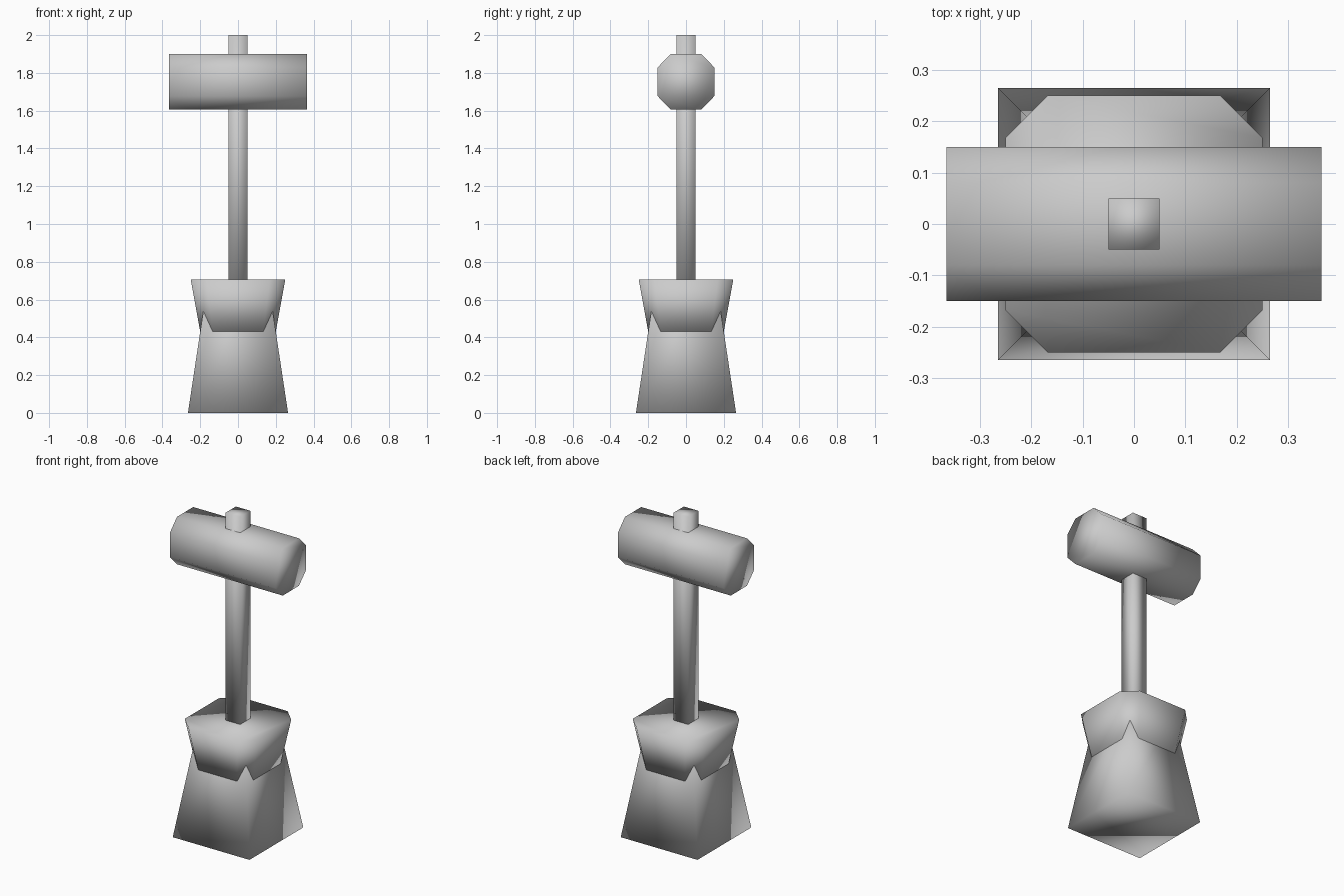
import bpy
import bmesh

if "Cube" in bpy.data.objects:
    bpy.data.objects.remove(bpy.data.objects["Cube"])

grey = bpy.data.materials.new("plain grey")
grey.diffuse_color = (0.6, 0.6, 0.6, 1)
grey.use_nodes = True
grey.node_tree.nodes["Principled BSDF"].inputs["Base Color"].default_value = grey.diffuse_color


def loft(name, rings):
    """Closed solid through matching rings of points, smooth shaded."""
    bm = bmesh.new()
    loops = [[bm.verts.new(p) for p in ring] for ring in rings]
    n = len(loops[0])
    for a, b in zip(loops, loops[1:]):
        for i in range(n):
            j = (i + 1) % n
            bm.faces.new((a[i], a[j], b[j], b[i]))
    bm.faces.new(loops[0][::-1])
    bm.faces.new(loops[-1])
    bmesh.ops.recalc_face_normals(bm, faces=bm.faces)
    for f in bm.faces:
        f.smooth = True
    mesh = bpy.data.meshes.new(name)
    bm.to_mesh(mesh)
    bm.free()
    mesh.materials.append(grey)
    obj = bpy.data.objects.new(name, mesh)
    bpy.context.collection.objects.link(obj)
    return obj


def square(h, z):
    return [(-h, -h, z), (h, -h, z), (h, h, z), (-h, h, z)]


def octagon(a, b, ca, cb):
    """Chamfered rectangle: half sizes a, b with flats ending at ca, cb."""
    return [(-ca, -b), (ca, -b), (a, -cb), (a, cb),
            (ca, b), (-ca, b), (-a, cb), (-a, -cb)]


# Tapered pedestal
loft("pedestal", [square(0.265, 0), square(0.16, 0.695)])

# Flared collar with cut corners, sunk into the pedestal
loft("collar", [[(x, y, z) for x, y in octagon(h, h, 0.67 * h, 0.67 * h)]
                for h, z in ((0.2, 0.43), (0.25, 0.705))])

# Square handle running through the head
loft("handle", [square(0.05, 0.6), square(0.05, 2.0)])

# Eight-sided hammer head lying along x
loft("hammer_head", [[(x, y, 1.753 + z) for y, z in octagon(0.15, 0.148, 0.08, 0.076)]
                     for x in (-0.365, 0.365)])
